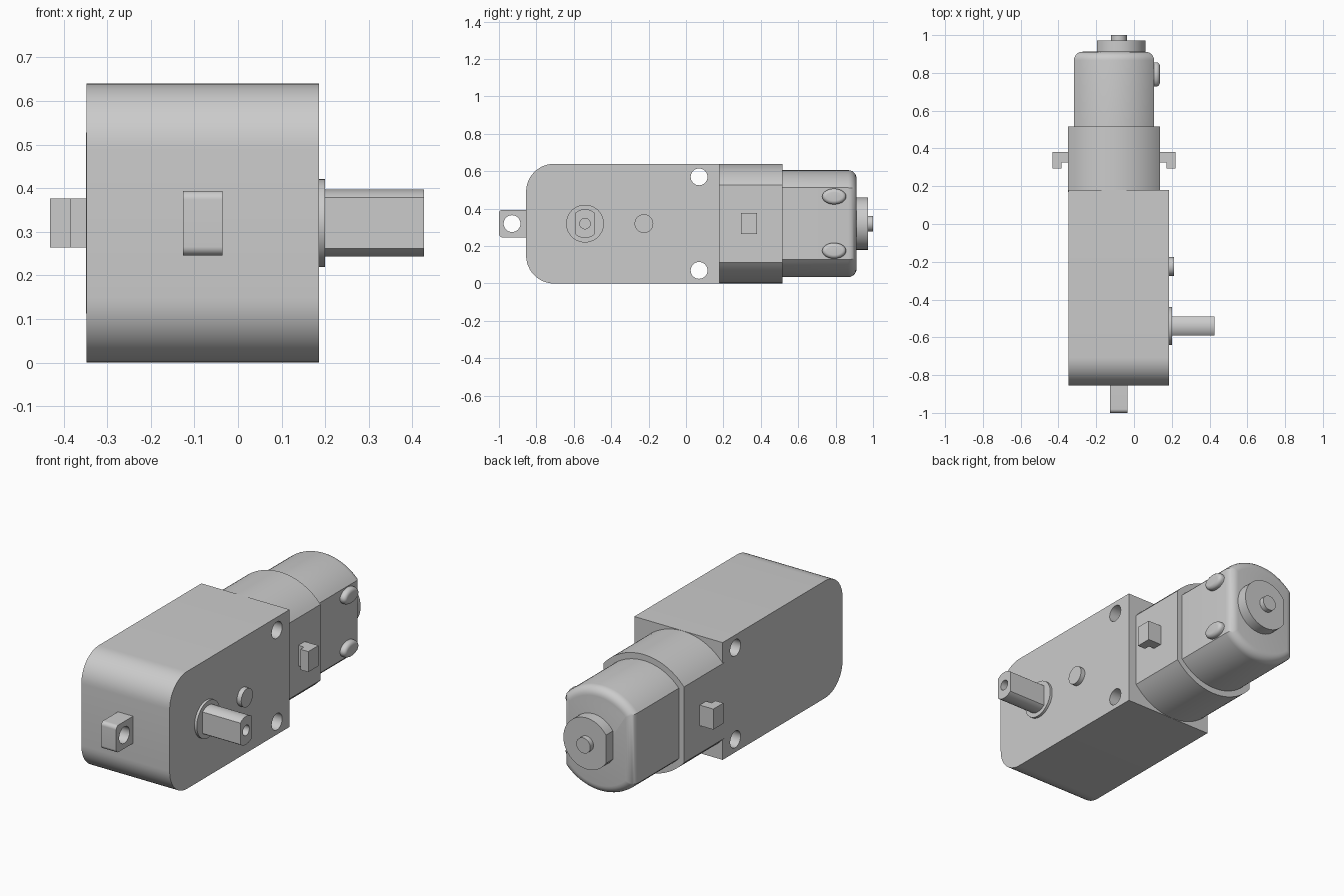
import bpy, bmesh
from math import pi, cos, sin, acos

cube = bpy.data.objects.get("Cube")
if cube:
    bpy.data.objects.remove(cube, do_unlink=True)

grey = bpy.data.materials.new("light grey")
grey.use_nodes = True
grey.diffuse_color = (0.6, 0.6, 0.6, 1)
grey.node_tree.nodes["Principled BSDF"].inputs["Base Color"].default_value = (0.6, 0.6, 0.6, 1)

MID_Z = 0.32     # height of the drive axis
CAN_X = -0.106   # centre of the motor barrel
BODY_X = -0.08   # centre of the gearbox


def arc(u, v, r, a, b, n=24):
    return [(u + r * cos(a + (b - a) * i / n), v + r * sin(a + (b - a) * i / n)) for i in range(n + 1)]


def circle(u, v, r, n=48):
    return arc(u, v, r, 0, 2 * pi, n)[:-1]


def double_flat(u, v, r, half):
    """Circle with two flats at u - half and u + half."""
    a = acos(half / r)
    return arc(u, v, r, a, pi - a) + arc(u, v, r, pi + a, 2 * pi - a)


def rounded_left(u0, u1, v0, v1, r):
    """Rectangle whose two corners at u0 are rounded."""
    return ([(u1, v0), (u1, v1)] + arc(u0 + r, v1 - r, r, pi / 2, pi, 12)
            + arc(u0 + r, v0 + r, r, pi, 1.5 * pi, 12))


def prism(name, axis, pts, start, end, bevel=0):
    """Extrude a profile along an axis; optionally round the rim at the far end."""
    place = {"x": lambda u, v, w: (w, u, v),
             "y": lambda u, v, w: (u, w, v),
             "z": lambda u, v, w: (u, v, w)}[axis]
    bm = bmesh.new()
    near = [bm.verts.new(place(u, v, start)) for u, v in pts]
    far = [bm.verts.new(place(u, v, end)) for u, v in pts]
    bm.faces.new(near)
    top = bm.faces.new(far)
    for i in range(len(pts)):
        j = (i + 1) % len(pts)
        bm.faces.new((near[i], near[j], far[j], far[i]))
    bmesh.ops.recalc_face_normals(bm, faces=bm.faces)
    if bevel:
        bmesh.ops.bevel(bm, geom=list(top.edges), offset=bevel, segments=6,
                        profile=0.5, affect="EDGES", clamp_overlap=True)
    mesh = bpy.data.meshes.new(name)
    bm.to_mesh(mesh)
    bm.free()
    mesh.materials.append(grey)
    obj = bpy.data.objects.new(name, mesh)
    bpy.context.collection.objects.link(obj)
    return obj


def activate(obj):
    bpy.ops.object.select_all(action="DESELECT")
    obj.select_set(True)
    bpy.context.view_layer.objects.active = obj


def drill(obj, y, z, r, x0, x1):
    """Cut a round hole along x."""
    cutter = prism("hole_cutter", "x", circle(y, z, r, 32), x0, x1)
    cutter.hide_render = True
    mod = obj.modifiers.new("hole", "BOOLEAN")
    mod.operation, mod.solver, mod.object = "DIFFERENCE", "EXACT", cutter
    activate(obj)
    bpy.ops.object.modifier_apply(modifier=mod.name)
    bpy.data.objects.remove(cutter, do_unlink=True)


parts = []

# Gearbox with two mounting holes
gearbox = prism("gearbox", "x", rounded_left(-0.855, 0.18, 0, 0.64, 0.15), -0.347, 0.186)
for z in (0.07, 0.57):
    drill(gearbox, 0.07, z, 0.045, -0.5, 0.5)
parts.append(gearbox)

# Front mounting tab
tab = prism("front_tab", "x", rounded_left(-1, -0.85, 0.246, 0.394, 0.02), -0.126, -0.035)
drill(tab, -0.93, MID_Z, 0.045, -0.3, 0.2)
parts.append(tab)

# Output shaft, its collar and the locating peg
shaft = prism("output_shaft", "x", double_flat(-0.54, MID_Z, 0.077, 0.05), 0.18, 0.427)
drill(shaft, -0.54, MID_Z, 0.028, 0.25, 0.6)
parts += [shaft,
          prism("shaft_collar", "x", circle(-0.54, MID_Z, 0.101), 0.18, 0.2),
          prism("locating_peg", "x", circle(-0.225, MID_Z, 0.05), 0.18, 0.212)]

# Motor sleeve, can and rear bearing
parts += [prism("motor_sleeve", "y", double_flat(CAN_X, MID_Z, 0.319, 0.243), 0.17, 0.516),
          prism("motor_can", "y", double_flat(CAN_X, MID_Z, 0.286, 0.212), 0.51, 0.912, 0.055)]
flat = pi - acos(0.117 / 0.14)
parts += [prism("rear_bearing", "y", arc(BODY_X, MID_Z, 0.14, -flat, flat, 40), 0.9, 0.972),
          prism("rear_axle", "y", circle(BODY_X, MID_Z, 0.042), 0.96, 1.0)]

# Oval terminals
for name, z in (("lower_terminal", 0.175), ("upper_terminal", 0.465)):
    oval = [(0.792 + 0.064 * cos(t * pi / 20), z + 0.042 * sin(t * pi / 20)) for t in range(40)]
    parts.append(prism(name, "x", oval, 0.09, 0.137, 0.02))

# Hooked strap clips on both sides of the sleeve
hook = [(0.23, 0.325), (0.277, 0.325), (0.277, 0.293), (0.325, 0.293), (0.325, 0.38), (0.23, 0.38)]
for name, side in (("left_clip", 1), ("right_clip", -1)):
    parts.append(prism(name, "z", [(CAN_X + side * u, v) for u, v in hook], 0.264, 0.376))

for obj in parts:
    activate(obj)
    bpy.ops.object.shade_smooth_by_angle(angle=pi / 6)
